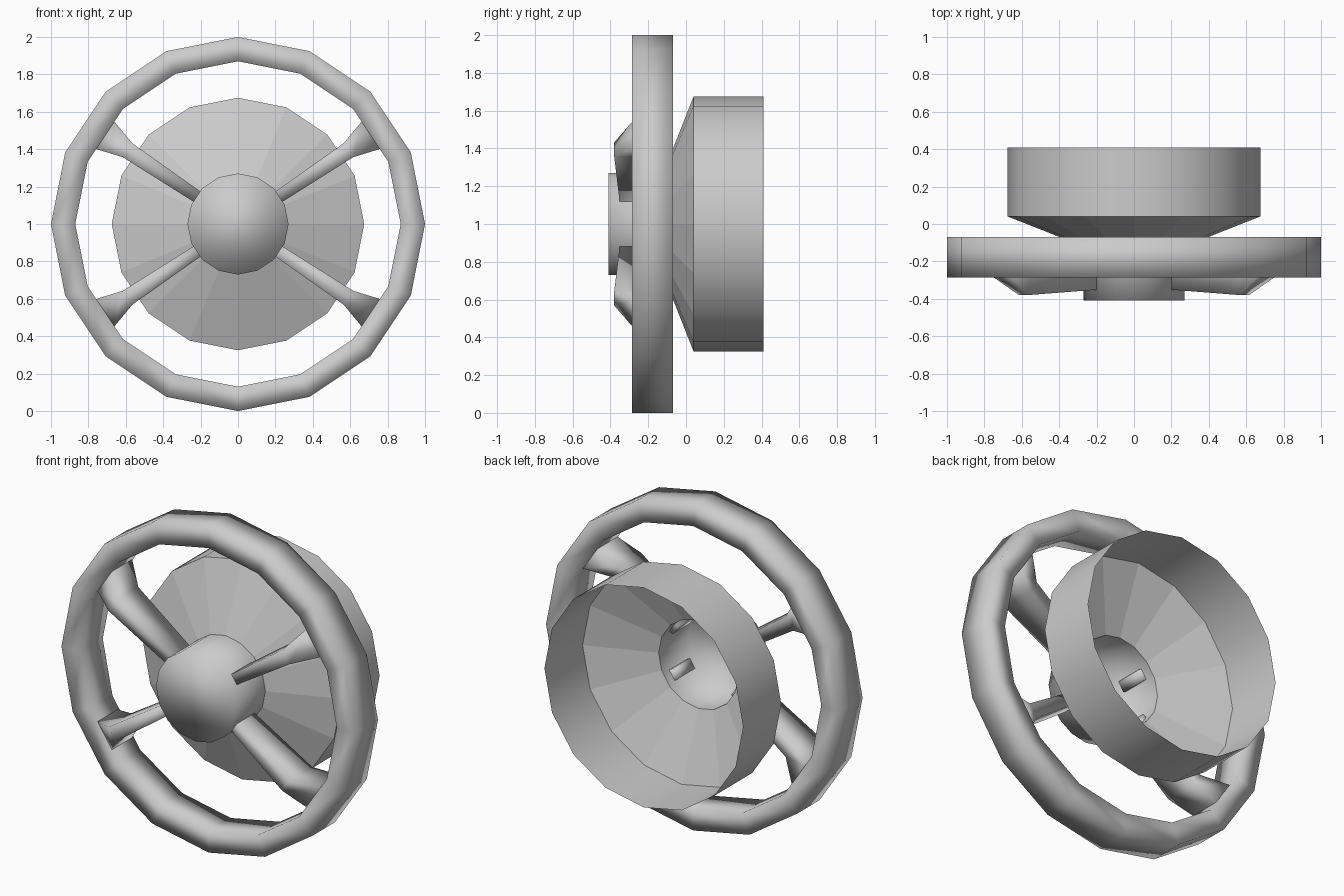
import bpy, bmesh, math

if "Cube" in bpy.data.objects:
    bpy.data.objects.remove(bpy.data.objects["Cube"])

SIDES = 16
CZ = 1.0  # height of the wheel axis

grey = bpy.data.materials.new("plain grey")
grey.diffuse_color = (0.6, 0.6, 0.6, 1)
grey.use_nodes = True
grey.node_tree.nodes["Principled BSDF"].inputs["Base Color"].default_value = grey.diffuse_color


def make_object(name, bm, smooth):
    """Turn a bmesh into a named object; smooth(face) decides the shading."""
    bmesh.ops.recalc_face_normals(bm, faces=bm.faces)
    for f in bm.faces:
        f.smooth = smooth(f)
    mesh = bpy.data.meshes.new(name)
    bm.to_mesh(mesh)
    bm.free()
    mesh.materials.append(grey)
    obj = bpy.data.objects.new(name, mesh)
    bpy.context.collection.objects.link(obj)
    return obj


def lathe(profile, closed=False, cap_start=False):
    """Spin (radius, y) points around the wheel axis."""
    bm = bmesh.new()
    rings = []
    for r, y in profile:
        angles = [2 * math.pi * i / SIDES for i in range(SIDES)]
        rings.append([bm.verts.new((r * math.cos(a), y, CZ + r * math.sin(a)))
                      for a in angles])
    pairs = list(zip(rings, rings[1:]))
    if closed:
        pairs.append((rings[-1], rings[0]))
    for a, b in pairs:
        for i in range(SIDES):
            j = (i + 1) % SIDES
            bm.faces.new((a[i], a[j], b[j], b[i]))
    if cap_start:
        bm.faces.new(rings[0])
    return bm


# Rim: rectangular section with soft shading
rim = lathe([(1.0, -0.285), (1.0, -0.07), (0.87, -0.07), (0.87, -0.285)], closed=True)
make_object("rim", rim, lambda f: True)

# Hub: front-capped tube, open into the dish
hub = lathe([(0.27, -0.41), (0.27, -0.12)], cap_start=True)
make_object("hub", hub, lambda f: True)

# Dish: faceted cone and smooth cylindrical skirt, open at the back
cone = lathe([(0.27, -0.12), (0.675, 0.04)])
make_object("dish_cone", cone, lambda f: False)
skirt = lathe([(0.675, 0.04), (0.675, 0.41)])
make_object("dish_skirt", skirt, lambda f: True)

# Spokes: stations of radius, width, front y, back y; flared at the rim
stations = [(0.24, 0.065, -0.35, -0.18),
            (0.71, 0.09, -0.38, -0.16),
            (0.86, 0.18, -0.275, -0.08)]
for name, deg in (("upper_right", 33.75), ("upper_left", 146.25),
                  ("lower_left", 213.75), ("lower_right", 326.25)):
    c, s = math.cos(math.radians(deg)), math.sin(math.radians(deg))
    bm = bmesh.new()
    rings = []
    for r, w, front, back in stations:
        section = [(-w / 2, front), (w / 2, front), (w / 2, back), (-w / 2, back)]
        rings.append([bm.verts.new((r * c - t * s, y, CZ + r * s + t * c))
                      for t, y in section])
    for a, b in zip(rings, rings[1:]):
        for i in range(4):
            j = (i + 1) % 4
            bm.faces.new((a[i], a[j], b[j], b[i]))
    bm.faces.new(rings[0])
    bm.faces.new(rings[-1])
    make_object("spoke_" + name, bm, lambda f: len(f.verts) == 4)
